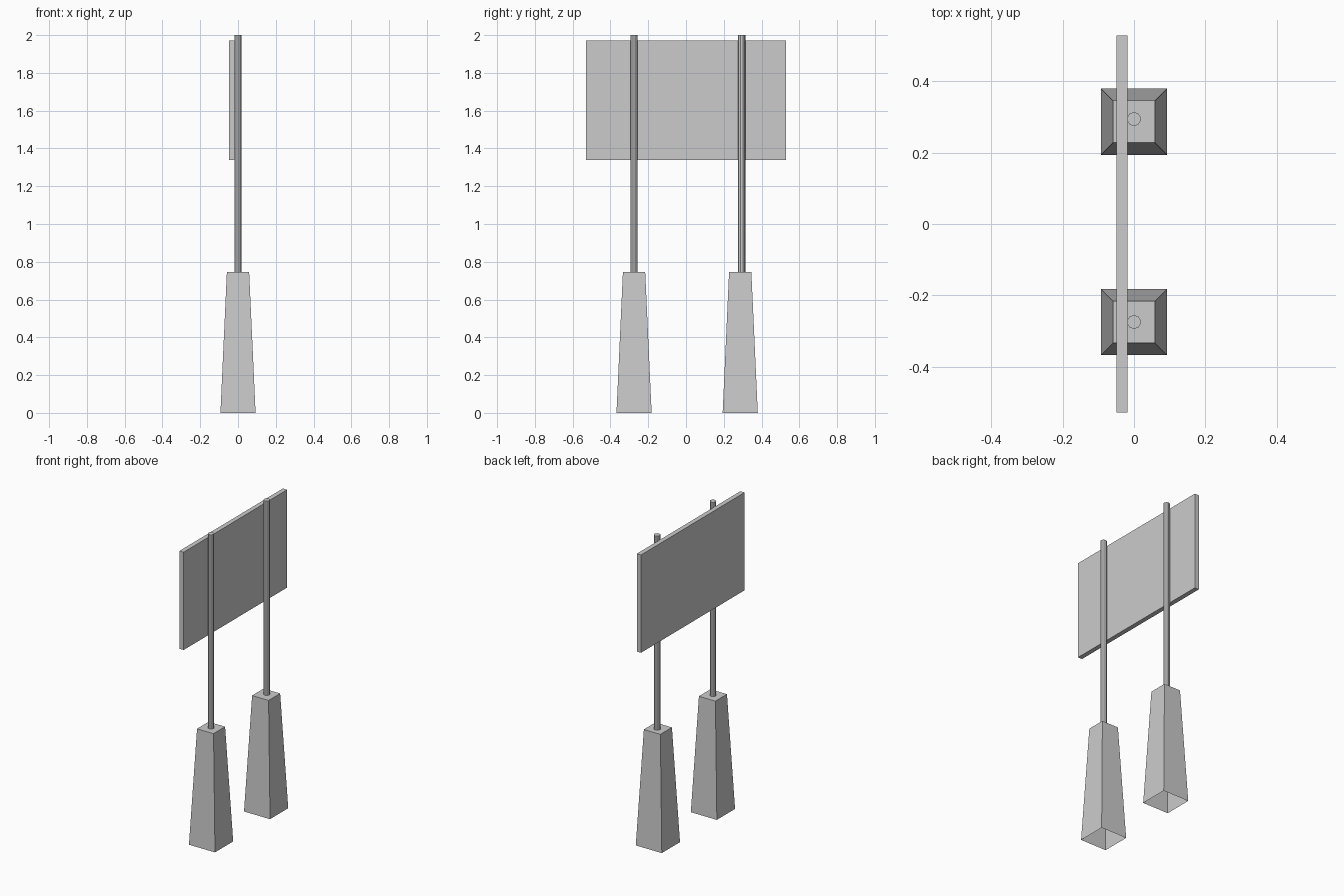
import bpy, bmesh, math

if "Cube" in bpy.data.objects:
    bpy.data.objects.remove(bpy.data.objects["Cube"])

grey = bpy.data.materials.new("plain_grey")
grey.diffuse_color = (0.6, 0.6, 0.6, 1)
grey.use_nodes = True
grey.node_tree.nodes["Principled BSDF"].inputs["Base Color"].default_value = grey.diffuse_color


def finish(name, bm):
    mesh = bpy.data.meshes.new(name)
    bm.normal_update()
    bm.to_mesh(mesh)
    bm.free()
    mesh.materials.append(grey)
    obj = bpy.data.objects.new(name, mesh)
    bpy.context.collection.objects.link(obj)
    return obj


def footing(name, y):
    # tapered square block, open underneath
    bm = bmesh.new()
    bmesh.ops.create_cube(bm, size=1)
    for v in bm.verts:
        top = v.co.z > 0
        w = 0.118 if top else 0.186
        v.co = (v.co.x * w, v.co.y * w + y, 0.745 if top else 0)
    bottom = [f for f in bm.faces if all(v.co.z == 0 for v in f.verts)]
    bmesh.ops.delete(bm, geom=bottom, context='FACES_ONLY')
    finish(name, bm)


def pole(name, y):
    # slim faceted post rising from the footing
    bm = bmesh.new()
    bmesh.ops.create_cone(bm, cap_ends=True, segments=10, radius1=0.0195,
                          radius2=0.0195, depth=2 - 0.745)
    bmesh.ops.translate(bm, verts=bm.verts, vec=(0, y, (2 + 0.745) / 2))
    finish(name, bm)


footing("front_footing", -0.275)
footing("back_footing", 0.287)
pole("front_pole", -0.275)
pole("back_pole", 0.2945)

# flat sign panel on the left side of the poles
bm = bmesh.new()
bmesh.ops.create_cube(bm, size=1)
bmesh.ops.scale(bm, verts=bm.verts, vec=(0.03, 1.057, 0.632))
bmesh.ops.translate(bm, verts=bm.verts, vec=(-0.0335, 0, 1.655))
finish("sign_panel", bm)
